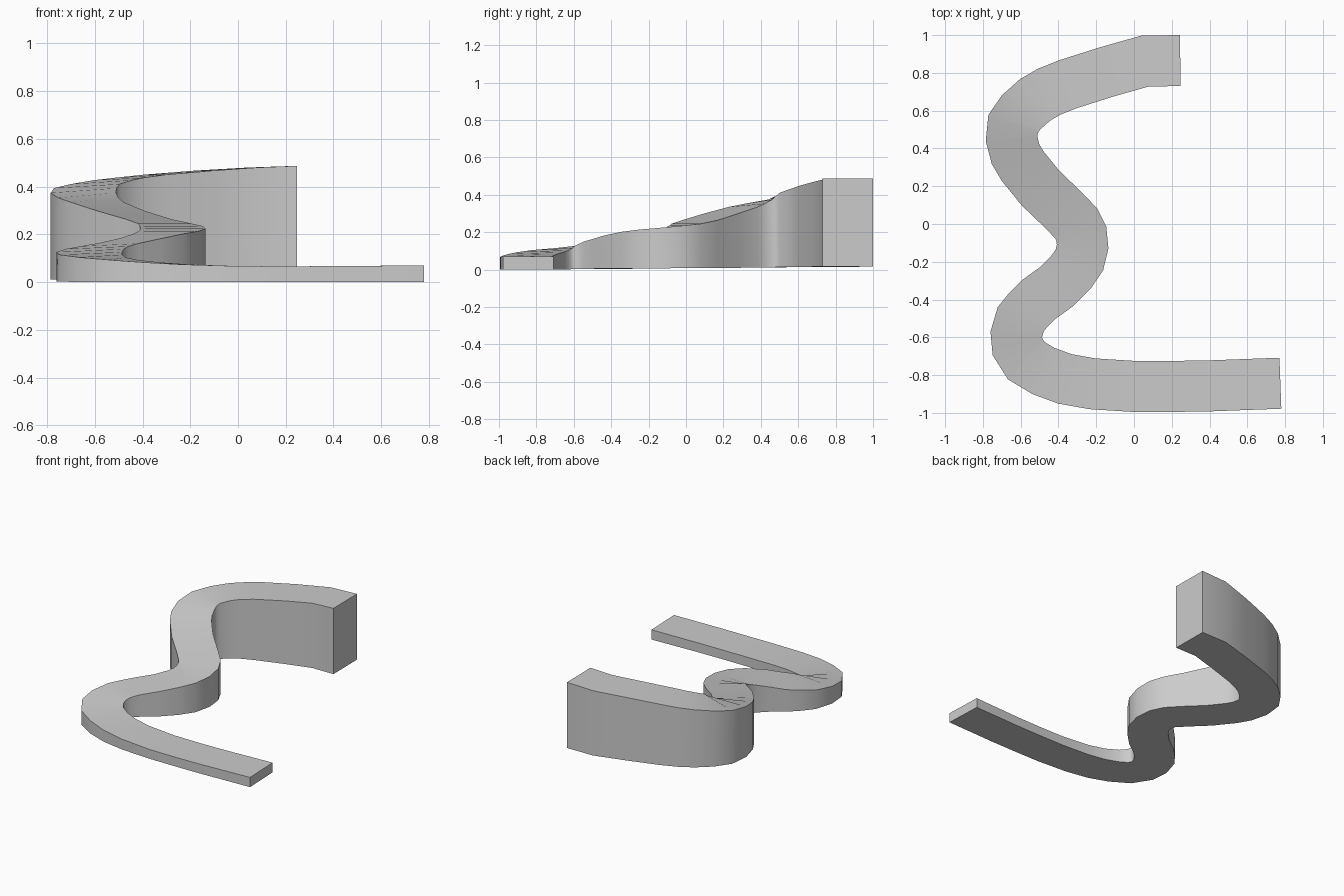
import bpy, bmesh, math
from mathutils import Vector

cube = bpy.data.objects.get("Cube")
if cube:
    bpy.data.objects.remove(cube, do_unlink=True)

HALF_WIDTH = 0.135

# Centre line of the road: x, y and surface height, from low end to high end
PATH = [
    (.775, -.843, .07), (.4, -.857, .067), (.2, -.86, .066), (0, -.86, .067),
    (-.22, -.846, .074), (-.366, -.82, .083), (-.48, -.778, .093),
    (-.57, -.724, .104), (-.617, -.65, .115), (-.623, -.583, .126),
    (-.6, -.505, .139), (-.56, -.455, .15), (-.505, -.4, .162),
    (-.413, -.334, .182), (-.334, -.256, .202), (-.289, -.19, .214),
    (-.272, -.12, .224), (-.279, -.05, .235), (-.305, .002, .245),
    (-.375, .075, .264), (-.495, .19, .3), (-.59, .307, .335),
    (-.627, .37, .353), (-.648, .45, .374), (-.64, .53, .394),
    (-.597, .592, .411), (-.524, .657, .427), (-.45, .7, .438),
    (-.35, .74, .45), (-.145, .805, .467), (.06, .863, .48), (.245, .865, .487),
]


def make_material(name, rgb):
    mat = bpy.data.materials.new(name)
    mat.use_nodes = True
    color = (*rgb, 1)
    mat.diffuse_color = color
    mat.node_tree.nodes["Principled BSDF"].inputs["Base Color"].default_value = color
    return mat


def side_offset(points, i):
    """Mitred sideways vector that keeps the road width constant."""
    here = points[i]
    before = (here - points[i - 1]).normalized() if i else None
    after = (points[i + 1] - here).normalized() if i < len(points) - 1 else None
    before, after = before or after, after or before
    tangent = (before + after).normalized()
    normal = Vector((-tangent.y, tangent.x))
    return normal * HALF_WIDTH / tangent.dot(after)


def build_road(name, path, mat):
    bm = bmesh.new()
    flat = [Vector(p[:2]) for p in path]
    rings = []
    for i, (centre, point) in enumerate(zip(flat, path)):
        side = side_offset(flat, i)
        top = point[2]
        base = max(0, (centre.y + .86) * .009)
        corners = ((-side, base), (side, base), (side, top), (-side, top))
        rings.append([bm.verts.new((*(centre + s), z)) for s, z in corners])
    # Four long walls between neighbouring cross-sections
    for a, b in zip(rings, rings[1:]):
        for k in range(4):
            j = (k + 1) % 4
            bm.faces.new((a[k], a[j], b[j], b[k]))
    # End caps
    bm.faces.new(rings[0])
    bm.faces.new(rings[-1])
    bmesh.ops.recalc_face_normals(bm, faces=bm.faces)
    mesh = bpy.data.meshes.new(name)
    bm.to_mesh(mesh)
    bm.free()
    mesh.materials.append(mat)
    obj = bpy.data.objects.new(name, mesh)
    bpy.context.collection.objects.link(obj)
    return obj


road = build_road("winding_ramp_road", PATH, make_material("light_grey", (.6, .6, .6)))

# Smooth the bends and keep the long edges crisp
bpy.ops.object.select_all(action="DESELECT")
road.select_set(True)
bpy.context.view_layer.objects.active = road
bpy.ops.object.shade_smooth_by_angle(angle=math.radians(35))
